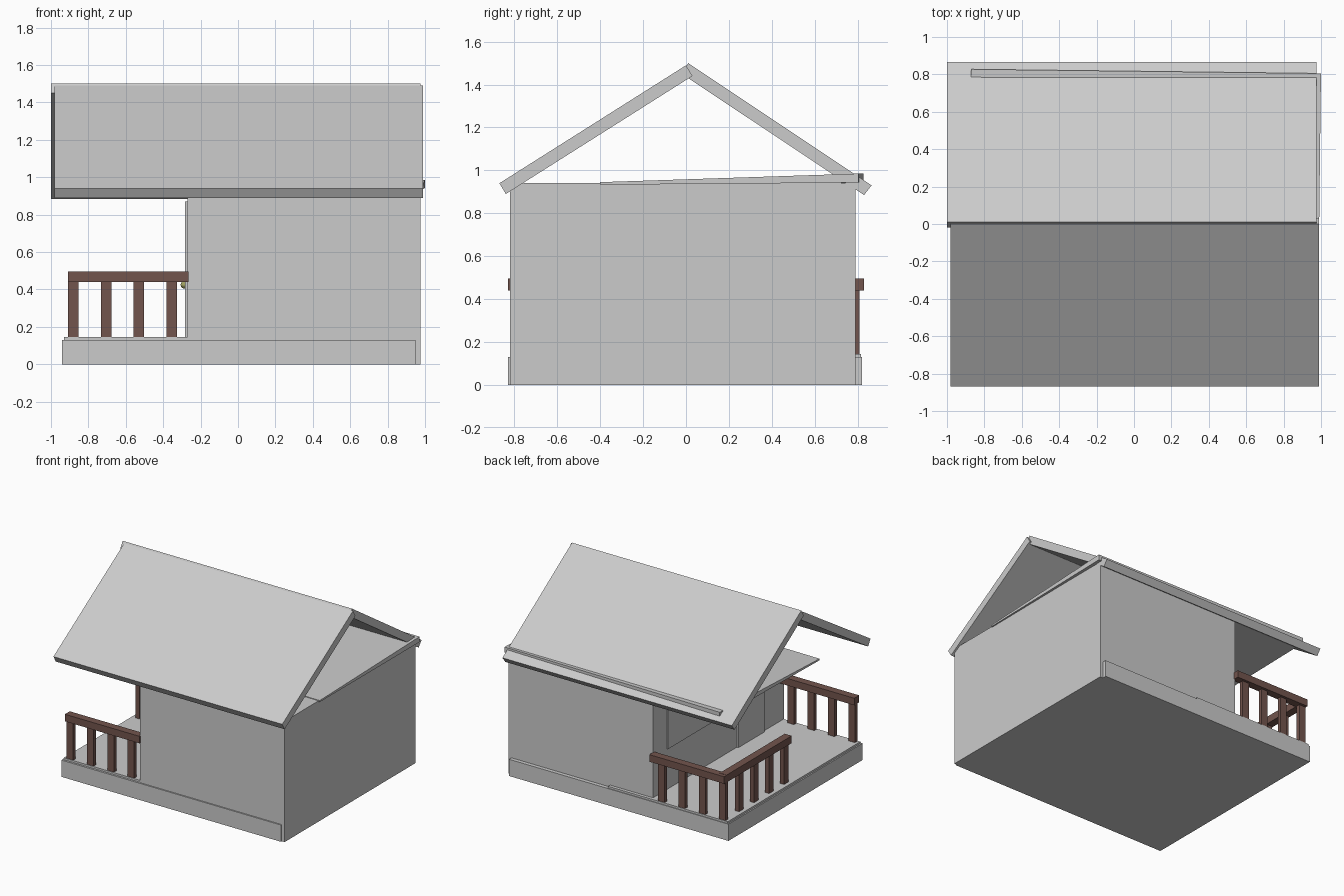
import bpy, bmesh
from mathutils import Vector

if "Cube" in bpy.data.objects:
    bpy.data.objects.remove(bpy.data.objects["Cube"])

def material(name, color):
    m = bpy.data.materials.new(name)
    m.diffuse_color = color
    m.use_nodes = True
    m.node_tree.nodes["Principled BSDF"].inputs["Base Color"].default_value = m.diffuse_color
    return m

wood = material("brown_wood", (0.17, 0.09, 0.075, 1))
olive = material("olive", (0.35, 0.35, 0.12, 1))

def mesh_object(name, bm, mat=None):
    bmesh.ops.recalc_face_normals(bm, faces=bm.faces)
    me = bpy.data.meshes.new(name)
    bm.to_mesh(me)
    bm.free()
    ob = bpy.data.objects.new(name, me)
    bpy.context.collection.objects.link(ob)
    if mat:
        me.materials.append(mat)
    return ob

def box(name, x, y, z, mat=None):
    """Box from (min, max) ranges."""
    bm = bmesh.new()
    bmesh.ops.create_cube(bm, size=1)
    for v in bm.verts:
        v.co = Vector([(a + b) / 2 + c * (b - a) for (a, b), c in zip((x, y, z), v.co)])
    return mesh_object(name, bm, mat)

def prism(name, profile, x):
    """Extrude a (y, z) profile along x."""
    bm = bmesh.new()
    face = bm.faces.new([bm.verts.new((x[0], y, z)) for y, z in profile])
    ext = bmesh.ops.extrude_face_region(bm, geom=[face])
    bmesh.ops.translate(bm, vec=(x[1] - x[0], 0, 0),
                        verts=[g for g in ext["geom"] if isinstance(g, bmesh.types.BMVert)])
    return mesh_object(name, bm)

# Foundation, porch floor and house body
box("foundation", (-0.94, 0.95), (-0.83, 0.82), (0, 0.13))
box("porch_floor", (-0.93, 0.1), (-0.815, 0.815), (0.10, 0.145))
box("house_body", (-0.27, 0.975), (-0.82, 0.79), (0, 0.94))

# Roof slabs
prism("front_roof", [(-0.87, 0.94), (-0.84, 0.89), (0.03, 1.44), (0.0, 1.49)], (-0.98, 0.99))
prism("back_roof", [(0.01, 1.50), (-0.02, 1.45), (0.83, 0.885), (0.865, 0.93)], (-1.0, 0.975))

# Ceiling plate: wedge tilted up towards the back, slightly turned
ceiling = prism("ceiling_plate", [(-0.39, 0.933), (-0.39, 0.945), (0.817, 0.985), (0.817, 0.943)],
                (-0.88, 0.99))
for v in ceiling.data.vertices:
    v.co.y -= 0.012 * v.co.x
    v.co.x += 0.012 * v.co.y

# Door, knob and window on the porch wall
box("door", (-0.283, -0.26), (-0.56, -0.24), (0.14, 0.87))
box("window", (-0.278, -0.26), (-0.22, 0.62), (0.46, 0.81))
bm = bmesh.new()
bmesh.ops.create_uvsphere(bm, u_segments=12, v_segments=8, radius=0.02)
knob = mesh_object("door_knob", bm, olive)
knob.location = (-0.287, -0.29, 0.425)

# Front and back railings
for side, s in (("front", -1), ("back", 1)):
    y = sorted((s * 0.77, s * 0.83))
    box(side + "_rail", (-0.91, -0.265), y, (0.44, 0.495), wood)
    for i in range(4):
        c = -0.88 + i * 0.175
        box(f"{side}_baluster_{i}", (c - 0.028, c + 0.028), sorted((s * 0.78, s * 0.81)),
            (0.13, 0.45), wood)

# Left railing, leaving an entrance gap
box("left_rail", (-0.91, -0.85), (0.0, 0.80), (0.44, 0.497), wood)
for i in range(4):
    c = 0.05 + i * 0.185
    box(f"left_baluster_{i}", (-0.90, -0.865), (c - 0.028, c + 0.028), (0.13, 0.45), wood)
